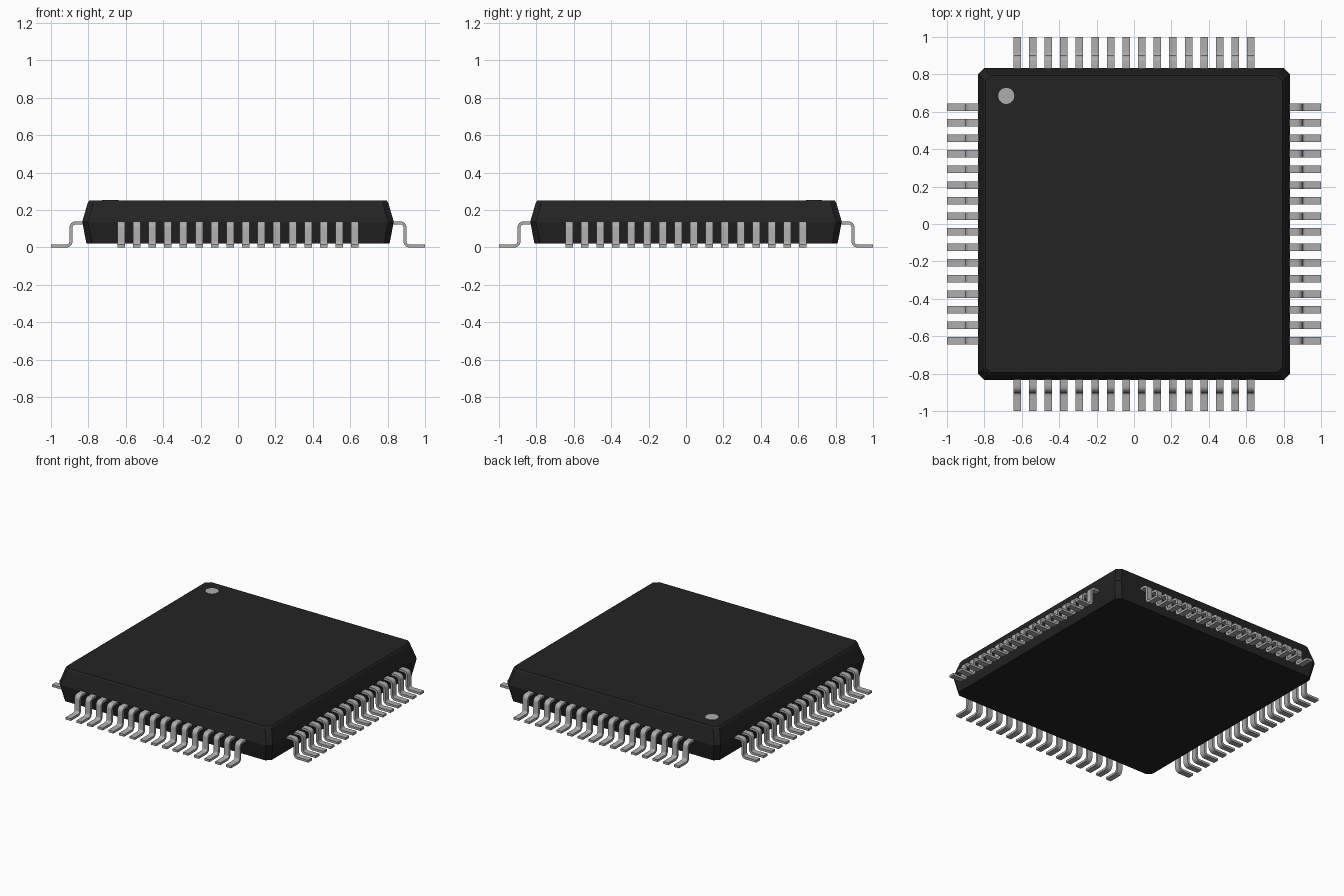
import bpy, bmesh, math
from mathutils import Vector, Matrix

if "Cube" in bpy.data.objects:
    bpy.data.objects.remove(bpy.data.objects["Cube"])


def material(name, value):
    m = bpy.data.materials.new(name)
    m.diffuse_color = (value, value, value, 1)
    m.use_nodes = True
    m.node_tree.nodes["Principled BSDF"].inputs["Base Color"].default_value = m.diffuse_color
    return m


BLACK = material("black plastic", 0.017)
METAL = material("light grey metal", 0.42)
MARK = material("light grey mark", 0.42)


def make_object(name, bm, mat):
    bmesh.ops.recalc_face_normals(bm, faces=bm.faces)
    mesh = bpy.data.meshes.new(name)
    bm.to_mesh(mesh)
    bm.free()
    mesh.materials.append(mat)
    ob = bpy.data.objects.new(name, mesh)
    bpy.context.collection.objects.link(ob)
    return ob


def octagon(h, c):
    # Square of half size h with corners cut by c
    pts = []
    for k in range(4):
        r = Matrix.Rotation(k * math.pi / 2, 2)
        pts += [r @ Vector((h, -h + c)), r @ Vector((h, h - c))]
    return pts


# Package body: stacked chamfered squares, widest at the lead line
bm = bmesh.new()
rings = []
for half, z in ((0.81, 0.02), (0.833, 0.137), (0.803, 0.24), (0.795, 0.251)):
    rings.append([bm.verts.new((p.x, p.y, z)) for p in octagon(half, 0.03)])
for a, b in zip(rings, rings[1:]):
    for i in range(8):
        j = (i + 1) % 8
        bm.faces.new((a[i], a[j], b[j], b[i]))
bm.faces.new(rings[0])
bm.faces.new(rings[-1])
make_object("package_body", bm, BLACK)

# Pin one marker: thin disc on the top
bm = bmesh.new()
bmesh.ops.create_cone(bm, cap_ends=True, segments=32, radius1=0.043, radius2=0.043,
                      depth=0.004, matrix=Matrix.Translation((-0.683, 0.685, 0.251)))
make_object("pin_one_marker", bm, MARK)

# Gull-wing lead outline: centre line with tangent angle, offset both ways
T, W, R, STEPS = 0.016, 0.04, 0.024, 6
X, Z_TOP, Z_FOOT = 0.893, 0.131, 0.008
path = [(0.80, Z_TOP, 0)]
for i in range(STEPS + 1):
    a = math.pi / 2 * i / STEPS
    path.append((X - R + R * math.sin(a), Z_TOP - R + R * math.cos(a), a))
for i in range(STEPS + 1):
    a = math.pi / 2 * (1 - i / STEPS)
    path.append((X + R - R * math.sin(a), Z_FOOT + R - R * math.cos(a), a))
path.append((1.0, Z_FOOT, 0))


def add_lead(bm, y):
    sections = []
    for x, z, a in path:
        nx, nz = math.sin(a) * T / 2, math.cos(a) * T / 2
        sections.append([bm.verts.new((x + s * nx, y + t * W / 2, z + s * nz))
                         for s, t in ((-1, -1), (-1, 1), (1, 1), (1, -1))])
    for p, q in zip(sections, sections[1:]):
        for i in range(4):
            j = (i + 1) % 4
            bm.faces.new((p[i], p[j], q[j], q[i]))
    bm.faces.new(sections[0])
    bm.faces.new(sections[-1])


# Sixteen leads on each of the four sides
for k, side in enumerate(("right", "back", "left", "front")):
    bm = bmesh.new()
    for n in range(16):
        add_lead(bm, (n - 7.5) * 1.25 / 15)
    bm.transform(Matrix.Rotation(k * math.pi / 2, 4, 'Z'))
    row = make_object(side + "_leads", bm, METAL)
    bpy.ops.object.select_all(action='DESELECT')
    row.select_set(True)
    bpy.context.view_layer.objects.active = row
    bpy.ops.object.shade_smooth_by_angle(angle=math.radians(35))
